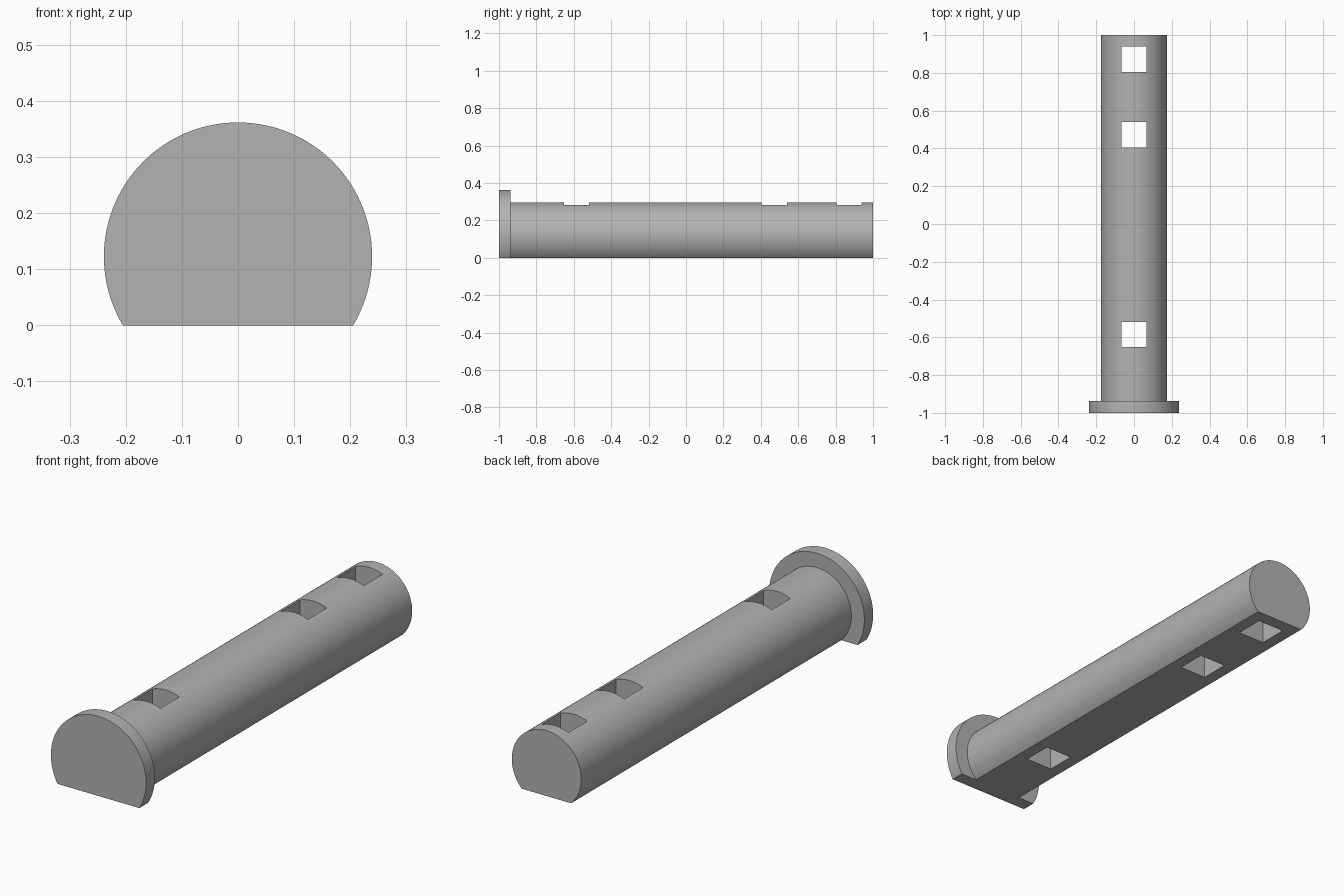
import bpy
import bmesh
import math

if "Cube" in bpy.data.objects:
    bpy.data.objects.remove(bpy.data.objects["Cube"], do_unlink=True)

AXIS_Z = 0.1225          # height of the pin's centre line above its flat base
SEGMENTS = 96

grey = bpy.data.materials.new("plain grey")
grey.use_nodes = True
colour = (0.45, 0.45, 0.45, 1)
grey.diffuse_color = colour
grey.node_tree.nodes["Principled BSDF"].inputs["Base Color"].default_value = colour


def flat_bottomed_cylinder(name, radius, y_start, y_end):
    """Extrude a circle, cut off flat at z = 0, along y."""
    cut = math.asin(AXIS_Z / radius)
    sweep = math.pi + 2 * cut
    bm = bmesh.new()
    ring = []
    for i in range(SEGMENTS + 1):
        a = -cut + sweep * i / SEGMENTS
        z = max(0, AXIS_Z + radius * math.sin(a))
        ring.append(bm.verts.new((radius * math.cos(a), y_start, z)))
    face = bm.faces.new(ring)
    moved = bmesh.ops.extrude_face_region(bm, geom=[face], use_keep_orig=True)
    verts = [g for g in moved["geom"] if isinstance(g, bmesh.types.BMVert)]
    bmesh.ops.translate(bm, verts=verts, vec=(0, y_end - y_start, 0))
    bmesh.ops.recalc_face_normals(bm, faces=bm.faces)
    mesh = bpy.data.meshes.new(name)
    bm.to_mesh(mesh)
    bm.free()
    mesh.materials.append(grey)
    obj = bpy.data.objects.new(name, mesh)
    bpy.context.collection.objects.link(obj)
    return obj


def cut_square_hole(target, y, size):
    """Cut a square slot straight down through the shaft."""
    bpy.ops.mesh.primitive_cube_add(size=1, location=(0, y, AXIS_Z))
    cutter = bpy.context.object
    cutter.name = "hole_cutter"
    cutter.scale = (size, size, 1)
    cutter.data.materials.append(grey)
    cutter.hide_render = True
    mod = target.modifiers.new("square hole", "BOOLEAN")
    mod.operation = "DIFFERENCE"
    mod.solver = "EXACT"
    mod.object = cutter
    bpy.context.view_layer.objects.active = target
    bpy.ops.object.modifier_apply(modifier=mod.name)
    bpy.data.objects.remove(cutter, do_unlink=True)


# Flange at the front, shaft behind it
head = flat_bottomed_cylinder("head_flange", 0.239, -1, -0.937)
shaft = flat_bottomed_cylinder("shaft", 0.174, -0.937, 1)

# Three square through holes
for hole_y in (-0.585, 0.472, 0.872):
    cut_square_hole(shaft, hole_y, 0.135)

# Smooth round sides with crisp edges
bpy.ops.object.select_all(action="DESELECT")
for part in (head, shaft):
    part.select_set(True)
bpy.context.view_layer.objects.active = shaft
bpy.ops.object.shade_smooth_by_angle(angle=math.radians(30))
